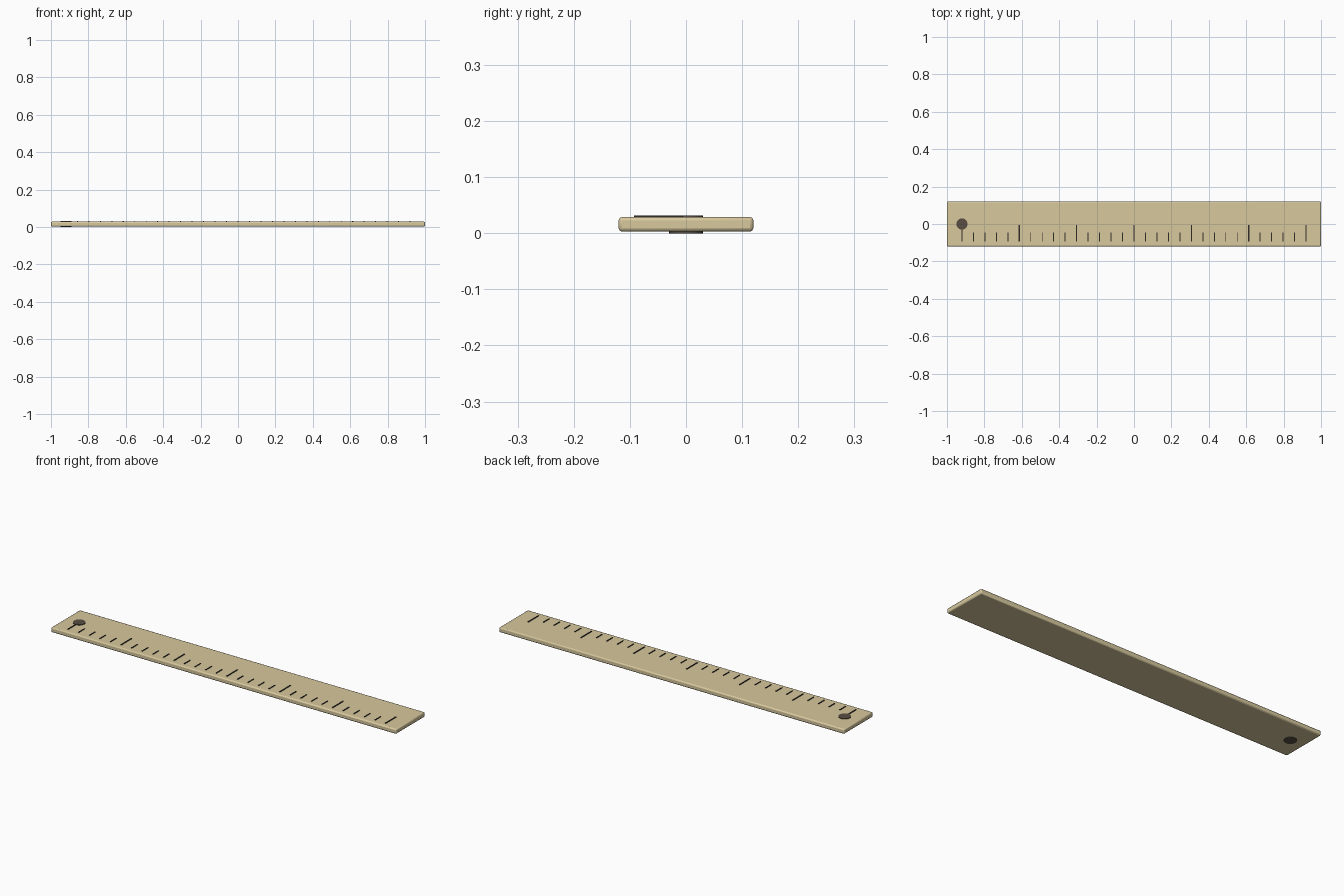
import bpy

if "Cube" in bpy.data.objects:
    bpy.data.objects.remove(bpy.data.objects["Cube"])


def material(name, color):
    m = bpy.data.materials.new(name)
    m.diffuse_color = color
    m.use_nodes = True
    m.node_tree.nodes["Principled BSDF"].inputs["Base Color"].default_value = m.diffuse_color
    return m


wood = material("pale_wood", (0.68, 0.58, 0.34, 1))
ink = material("dark_ink", (0.03, 0.025, 0.02, 1))
dark = material("hole_brown", (0.10, 0.075, 0.055, 1))


def box(name, center, size, mat):
    bpy.ops.mesh.primitive_cube_add(size=1, location=center)
    o = bpy.context.object
    o.name = name
    o.scale = size
    bpy.ops.object.transform_apply(location=False, rotation=False, scale=True)
    o.data.materials.append(mat)
    return o


# Ruler body with softly rounded edges
BOTTOM, TOP = 0.003, 0.029
body = box("ruler_body", (0, 0, (BOTTOM + TOP) / 2), (2, 0.24, TOP - BOTTOM), wood)
bevel = body.modifiers.new("edge_rounding", 'BEVEL')
bevel.width = 0.006
bevel.segments = 2
bpy.ops.object.shade_smooth_by_angle()

# Hanging hole marker, showing on both faces
bpy.ops.mesh.primitive_cylinder_add(vertices=24, radius=0.03, depth=0.032,
                                    location=(-0.92, 0, 0.016))
hole = bpy.context.object
hole.name = "hanging_hole"
hole.data.materials.append(dark)
bpy.ops.object.shade_smooth_by_angle()

# Graduation marks along the front edge, every fifth one long
START_Y, COUNT = -0.093, 31
for i in range(COUNT):
    major = i % 5 == 0
    length = 0.088 if major else 0.048
    width = 0.006 if major else 0.005
    x = -0.92 + 1.84 * i / (COUNT - 1)
    box("long_mark" if major else "short_mark",
        (x, START_Y + length / 2, 0.030), (width, length, 0.004), ink)
